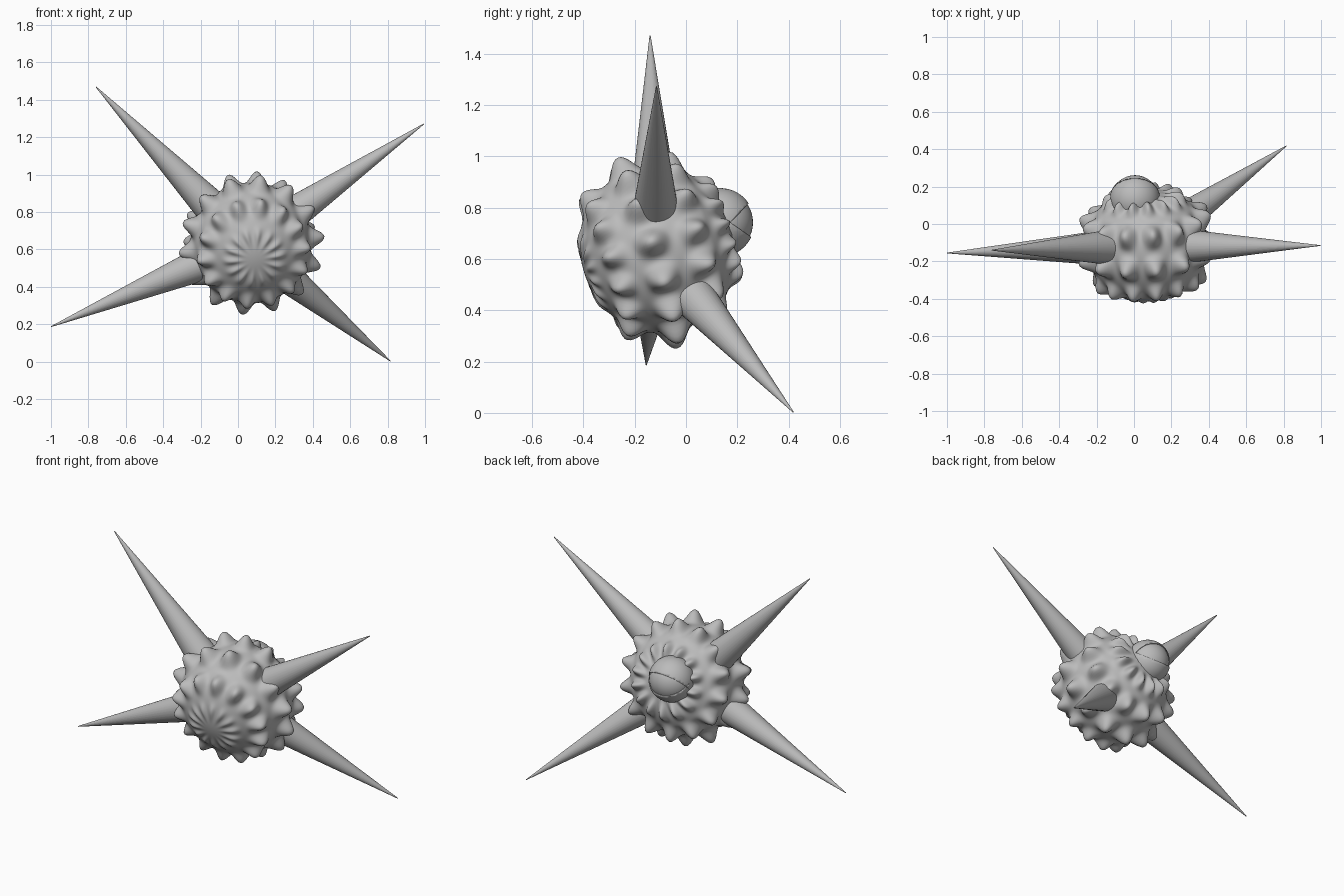
import bpy, bmesh
from math import radians, cos, sin, pi, atan2, acos
from mathutils import Vector

if "Cube" in bpy.data.objects:
    bpy.data.objects.remove(bpy.data.objects["Cube"])

grey = bpy.data.materials.new("plain grey")
grey.use_nodes = True
grey.diffuse_color = (0.5, 0.5, 0.5, 1)
grey.node_tree.nodes["Principled BSDF"].inputs["Base Color"].default_value = (0.5, 0.5, 0.5, 1)


def finish(bm, name, location, rotation=None, angle=40):
    """Turn a bmesh into a smooth shaded grey object."""
    mesh = bpy.data.meshes.new(name)
    bm.to_mesh(mesh)
    bm.free()
    mesh.materials.append(grey)
    obj = bpy.data.objects.new(name, mesh)
    bpy.context.collection.objects.link(obj)
    obj.location = location
    if rotation:
        obj.rotation_mode = 'QUATERNION'
        obj.rotation_quaternion = rotation
    bpy.ops.object.select_all(action='DESELECT')
    obj.select_set(True)
    bpy.context.view_layer.objects.active = obj
    bpy.ops.object.shade_smooth_by_angle(angle=radians(angle))
    return obj


# Body: sphere with rings of pointed nubs that fade towards the front and back poles
BODY = Vector((0.07, -0.112, 0.635))
RADIUS, NUB, COUNT = 0.323, 0.072, 14
bm = bmesh.new()
bmesh.ops.create_uvsphere(bm, u_segments=196, v_segments=96, radius=1)
for v in bm.verts:
    d = v.co.normalized()
    lon = atan2(d.y, d.x) - radians(173)
    colat = acos(max(-1, min(1, d.z)))
    row = 2 * pi * (colat - radians(96)) / radians(31)
    bump = ((1 + cos(COUNT * lon)) * (1 + cos(row)) / 4) ** 1.2
    fade = abs(sin(colat)) ** (1.5 - 0.6 * d.z)
    flatten = 0.025 * max(0, (abs(d.z) - 0.6) / 0.4)
    v.co = d * (RADIUS - flatten + NUB * bump * fade)
axis = Vector((-0.07, 0.94, 0.3))
finish(bm, "nubbly_body", BODY, axis.to_track_quat('Z', 'Y'), 80)

# Four long horns pointing out from the middle
CORE = Vector((0.05, -0.12, 0.625))
horns = {
    "upper_right_horn": (-0.76, -0.14, 1.47),
    "upper_left_horn": (0.995, -0.115, 1.272),
    "lower_right_horn": (-1.0, -0.155, 0.187),
    "lower_left_horn": (0.815, 0.418, 0.003),
}
for name, tip in horns.items():
    span = Vector(tip) - CORE
    length = span.length * 0.85
    bm = bmesh.new()
    bmesh.ops.create_cone(bm, cap_ends=True, segments=32, radius1=length * 0.104,
                          radius2=0.002, depth=length)
    finish(bm, name, Vector(tip) - span.normalized() * length / 2,
           span.to_track_quat('Z', 'Y'))

# Eyeball at the back
EYE = Vector((0.005, 0.133, 0.742))
bm = bmesh.new()
bmesh.ops.create_uvsphere(bm, u_segments=48, v_segments=24, radius=0.128)
finish(bm, "eyeball", EYE)

# Upper and lower eyelids: sphere shells cut open towards the back
for name, tilt, side in (("upper_eyelid", 46, 1), ("lower_eyelid", 35, -1)):
    bm = bmesh.new()
    bmesh.ops.create_uvsphere(bm, u_segments=48, v_segments=24, radius=0.134)
    normal = Vector((0, -sin(radians(tilt)), side * cos(radians(tilt))))
    bmesh.ops.bisect_plane(bm, geom=bm.verts[:] + bm.edges[:] + bm.faces[:],
                           plane_co=(0, 0.04, 0), plane_no=normal, clear_inner=True)
    lid = finish(bm, name, EYE)
    shell = lid.modifiers.new("thickness", 'SOLIDIFY')
    shell.thickness = 0.005
    shell.offset = -1
